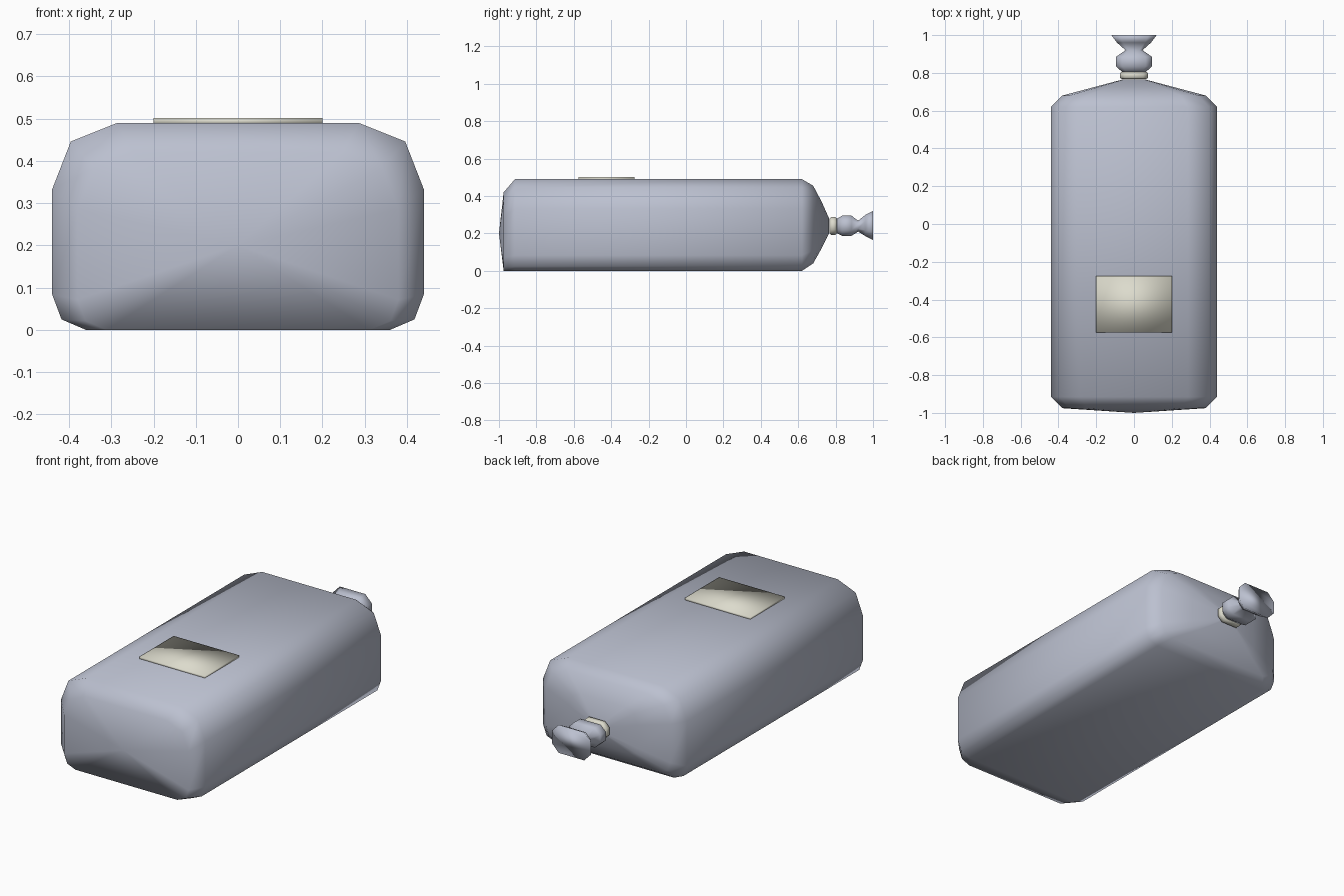
import bpy, bmesh

cube = bpy.data.objects.get("Cube")
if cube:
    bpy.data.objects.remove(cube, do_unlink=True)


def material(name, rgb):
    m = bpy.data.materials.new(name)
    m.use_nodes = True
    col = (*rgb, 1)
    m.diffuse_color = col
    m.node_tree.nodes["Principled BSDF"].inputs["Base Color"].default_value = col
    return m


GREY = material("blue grey", (0.50, 0.53, 0.63))
CREAM = material("cream", (0.72, 0.71, 0.61))

# Right half of each cross-section, from bottom to top: x in 0..1, z in 0..1
BODY = [(.82, 0), (.95, .05), (1, .17), (1, .68), (.90, .91), (.65, 1)]
NECK = [(.65, 0), (1, .28), (1, .72), (.65, 1)]


def loft(name, half, rings, mat, start_tip=None, end_tip=None):
    """Skin mirrored sections along y; each ring is (y, half width, z low, z high)."""
    bm = bmesh.new()
    outline = half + [(-x, z) for x, z in reversed(half)]
    loops = [[bm.verts.new((x * w, y, lo + z * (hi - lo))) for x, z in outline]
             for y, w, lo, hi in rings]
    n = len(outline)
    for a, b in zip(loops, loops[1:]):
        for i in range(n):
            bm.faces.new((a[i], a[(i + 1) % n], b[(i + 1) % n], b[i]))
    for loop, tip in ((loops[0], start_tip), (loops[-1], end_tip)):
        if tip:
            v = bm.verts.new(tip)
            for i in range(n):
                bm.faces.new((loop[i], loop[(i + 1) % n], v))
        else:
            bm.faces.new(loop)
    return finish(name, bm, mat)


def finish(name, bm, mat):
    bmesh.ops.recalc_face_normals(bm, faces=bm.faces)
    for f in bm.faces:
        f.smooth = True
    mesh = bpy.data.meshes.new(name)
    bm.to_mesh(mesh)
    bm.free()
    mesh.materials.append(mat)
    ob = bpy.data.objects.new(name, mesh)
    bpy.context.collection.objects.link(ob)
    return ob


# Rounded slab body with a shallow pointed front and a tapering shoulder
loft("body", BODY, [
    (-.975, .38, 0, .42), (-.915, .44, 0, .49),
    (.62, .44, 0, .49), (.68, .38, .04, .455),
    (.725, .21, .12, .37), (.765, .06, .20, .28)],
    GREY, start_tip=(0, -1, .20))

# Collar around the neck
loft("collar", NECK, [
    (.768, .065, .20, .28), (.775, .075, .193, .287),
    (.798, .075, .193, .287), (.806, .065, .20, .28)], CREAM)

# Neck bulge and flared end
loft("stopper", NECK, [
    (.80, .058, .205, .275), (.835, .095, .187, .295),
    (.885, .095, .187, .295), (.92, .045, .21, .268),
    (.96, .09, .185, .30), (1, .12, .165, .32)],
    GREY)

# Raised label plate
bm = bmesh.new()
bmesh.ops.create_cube(bm, size=1)
bmesh.ops.scale(bm, vec=(.4, .3, .015), verts=bm.verts)
bmesh.ops.translate(bm, vec=(0, -.425, .4935), verts=bm.verts)
finish("label_plate", bm, CREAM)
